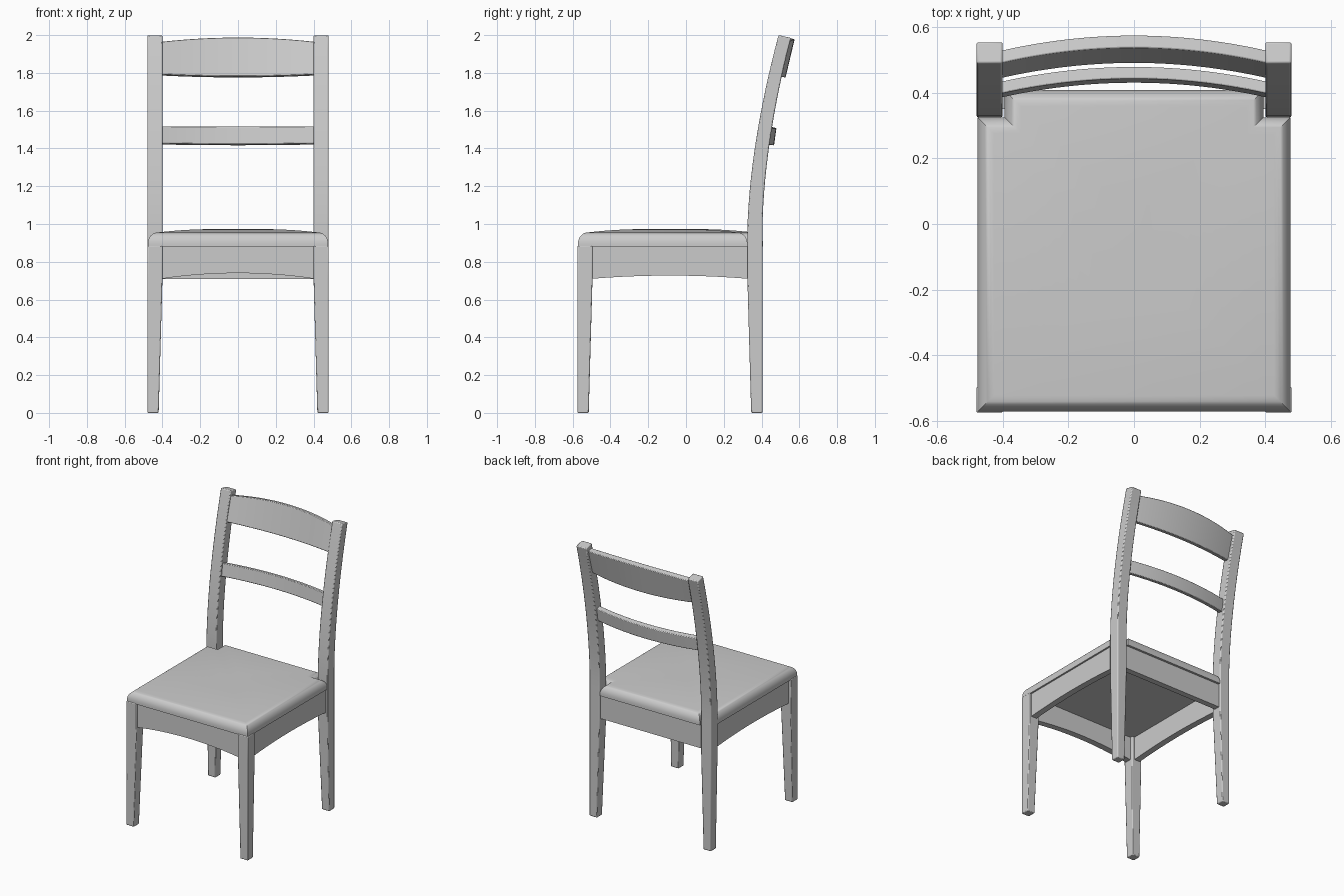
import bpy, bmesh, math

if "Cube" in bpy.data.objects:
    bpy.data.objects.remove(bpy.data.objects["Cube"])

mat = bpy.data.materials.new("light grey")
mat.diffuse_color = (0.6, 0.6, 0.6, 1)
mat.use_nodes = True
mat.node_tree.nodes["Principled BSDF"].inputs["Base Color"].default_value = mat.diffuse_color


def loft(name, rings, bevel=0.0, mirror=False):
    """Skin a list of point rings, cap both ends, keep edges over 30 degrees sharp."""
    bm = bmesh.new()
    rows = [[bm.verts.new(p) for p in r] for r in rings]
    n = len(rings[0])
    for a, b in zip(rows, rows[1:]):
        for i in range(n):
            j = (i + 1) % n
            bm.faces.new((a[i], a[j], b[j], b[i]))
    bm.faces.new(rows[0][::-1])
    bm.faces.new(rows[-1])
    bmesh.ops.recalc_face_normals(bm, faces=bm.faces)
    for f in bm.faces:
        f.smooth = True
    for e in bm.edges:
        e.smooth = e.calc_face_angle(0) < math.radians(30)
    me = bpy.data.meshes.new(name)
    bm.to_mesh(me)
    bm.free()
    me.materials.append(mat)
    ob = bpy.data.objects.new(name, me)
    bpy.context.collection.objects.link(ob)
    if bevel:
        m = ob.modifiers.new("bevel", 'BEVEL')
        m.width, m.segments, m.limit_method = bevel, 2, 'ANGLE'
    if mirror:
        ob.modifiers.new("mirror", 'MIRROR')
    return ob


def rect(x0, x1, y0, y1, z0, z1=None):
    z1 = z0 if z1 is None else z1
    return [(x0, y0, z0), (x1, y0, z0), (x1, y1, z1), (x0, y1, z1)]


# front legs, tapered on the two inner faces below the apron
loft("front_leg", [rect(.42, .48, -.575, -.515, 0),
                   rect(.40, .48, -.575, -.495, .71),
                   rect(.40, .48, -.575, -.495, .885)], .005, True)

# rear legs sweeping backwards into the back posts
rings = [rect(.42, .48, .345, .405, 0), rect(.40, .48, .325, .405, .71)]
for i in range(15):
    t = i / 14
    y, z = .325 + .165 * t ** 1.7, .95 + 1.05 * t
    rings.append(rect(.40, .48, y, y + .08 - .015 * t, z, z - .015 * t))
loft("rear_leg", rings, .006, True)


# aprons: boards with an arched lower edge
def apron(name, a, b, c0, c1, arch, along_x, mirror=False):
    rings = []
    for i in range(17):
        s = i / 16
        u = a + (b - a) * s
        zb = .71 + arch * (1 - (2 * s - 1) ** 2)
        sec = [(c0, zb), (c1, zb), (c1, .885), (c0, .885)]
        rings.append([(u, c, z) if along_x else (c, u, z) for c, z in sec])
    loft(name, rings, 0, mirror)


apron("front_apron", -.405, .405, -.56, -.515, .03, True)
apron("rear_apron", -.405, .405, .35, .392, 0, True)
apron("side_apron", -.50, .33, .42, .465, .017, False, True)


# back rails: bowed backwards; section corners (y, z) at mid span
def rail(name, section, bow, drop_top, lift_bottom):
    rings = []
    for i in range(25):
        x = -.405 + .81 * i / 24
        k = (x / .4) ** 2
        rings.append([(x, y - bow * k, z + (lift_bottom if n < 2 else -drop_top) * k)
                      for n, (y, z) in enumerate(section)])
    loft(name, rings, .004)


rail("top_rail", [(.49, 1.783), (.527, 1.775), (.575, 1.978), (.537, 1.988)], .045, .022, .01)
rail("middle_rail", [(.43, 1.424), (.466, 1.416), (.479, 1.508), (.443, 1.516)], .044, -.002, .004)


# upholstered seat: notched outline stepped inwards over a rounded edge and low dome
def outline(d, z):
    X, T = .477 - d, .395 - d
    f, m, b = -.572 + d, .325 - d, .408 - d
    return [(-X, f, z), (X, f, z), (X, m, z), (T, m, z),
            (T, b, z), (-T, b, z), (-X + (X - T), m, z), (-X, m, z)]


rings = [outline(0, .88)]
for i in range(9):
    a = math.pi / 2 * i / 8
    rings.append(outline(.05 * (1 - math.cos(a)), .895 + .06 * math.sin(a)))
for i in range(1, 9):
    s = i / 8
    rings.append(outline(.05 + .3 * s, .955 + .018 * (1 - (1 - s) ** 2)))
loft("seat", rings)
